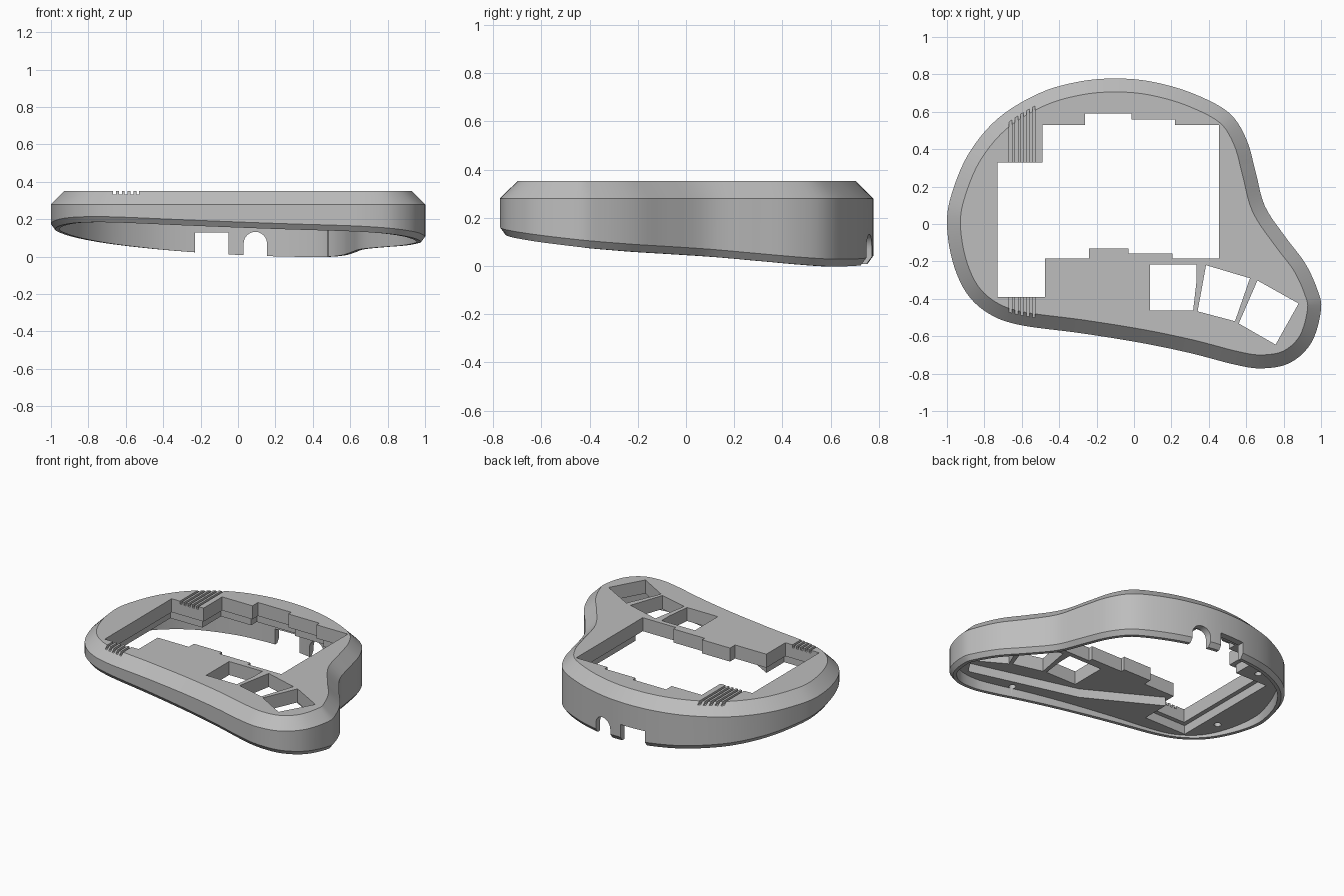
import bpy, bmesh, math
from mathutils import Vector

if "Cube" in bpy.data.objects:
    bpy.data.objects.remove(bpy.data.objects["Cube"])

grey = bpy.data.materials.new("plain_grey")
grey.use_nodes = True
grey.diffuse_color = (0.51, 0.51, 0.51, 1)
grey.node_tree.nodes["Principled BSDF"].inputs["Base Color"].default_value = grey.diffuse_color

TOP, SHOULDER, CEILING, LEDGE = 0.352, 0.28, 0.2, 0.26


def base_z(p):
    """Height of the tilted bottom rim."""
    return 0.09 - 0.057 * p.x - 0.104 * p.y


def spline(points, steps=5):
    """Closed smooth curve through the points."""
    pts, out = [Vector(p) for p in points], []
    n = len(pts)
    for i in range(n):
        a, b, c, d = (pts[(i + k - 1) % n] for k in range(4))
        for s in range(steps):
            t = s / steps
            out.append(0.5 * (2 * b + (c - a) * t + (2 * a - 5 * b + 4 * c - d) * t**2
                              + (3 * b - a - 3 * c + d) * t**3))
    return out


def inset(pts, dist):
    """Mitred offset of a counterclockwise loop; positive goes inward."""
    out = []
    for i, p in enumerate(pts):
        e1 = (p - pts[i - 1]).normalized()
        e2 = (pts[(i + 1) % len(pts)] - p).normalized()
        n1, n2 = Vector((-e1.y, e1.x)), Vector((-e2.y, e2.x))
        out.append(p + (n1 + n2) * dist / (1 + n1.dot(n2)))
    return out


def loft(name, rings):
    """Closed solid through stacked rings of 3D points."""
    bm = bmesh.new()
    loops = [[bm.verts.new(p) for p in ring] for ring in rings]
    n = len(loops[0])
    for lo, hi in zip(loops, loops[1:]):
        for i in range(n):
            bm.faces.new((lo[i], lo[(i + 1) % n], hi[(i + 1) % n], hi[i]))
    bm.faces.new(loops[0][::-1])
    bm.faces.new(loops[-1])
    bmesh.ops.recalc_face_normals(bm, faces=bm.faces)
    mesh = bpy.data.meshes.new(name)
    bm.to_mesh(mesh)
    bm.free()
    obj = bpy.data.objects.new(name, mesh)
    bpy.context.collection.objects.link(obj)
    mesh.materials.append(grey)
    return obj


def prism(name, pts, z0, z1):
    return loft(name, [[(p[0], p[1], z) for p in pts] for z in (z0, z1)])


def box(name, x0, x1, y0, y1, z0, z1):
    return prism(name, [(x0, y0), (x1, y0), (x1, y1), (x0, y1)], z0, z1)


def cut(target, tool):
    """Subtract the tool and discard it."""
    mod = target.modifiers.new("cut", "BOOLEAN")
    mod.operation, mod.solver, mod.object = "DIFFERENCE", "EXACT", tool
    bpy.context.view_layer.objects.active = target
    bpy.ops.object.modifier_apply(modifier=mod.name)
    bpy.data.objects.remove(tool)


# Thick-topped shell: tilted open bottom, bevelled top
outline = spline([
    (1, -.457), (.98, -.35), (.915, -.21), (.81, -.07), (.7, .095), (.65, .28),
    (.6, .455), (.505, .597), (.31, .70), (.1, .76), (-.09, .778), (-.29, .762),
    (-.505, .70), (-.727, .565), (-.885, .375), (-.975, .16), (-1, 0), (-.97, -.2),
    (-.895, -.37), (-.775, -.48), (-.61, -.54), (-.29, -.583), (.03, -.634),
    (.3, -.69), (.54, -.752), (.685, -.772), (.835, -.742), (.95, -.632)])


def ring(dist, z=None, lift=0):
    return [(q.x, q.y, base_z(p) + lift if z is None else z)
            for p, q in zip(outline, inset(outline, dist))]


shell = loft("case_shell", [
    ring(.045, CEILING), ring(.045), ring(.022), ring(0, lift=.03),
    ring(0, SHOULDER), ring(.072, TOP)])

# Main opening, wider below the ledge
opening = [Vector(p) for p in [
    (-.73, -.39), (-.475, -.39), (-.475, -.185), (-.24, -.185), (-.24, -.13),
    (-.03, -.13), (-.03, -.158), (.205, -.158), (.205, -.185), (.455, -.185),
    (.455, .53), (.22, .53), (.22, .56), (-.013, .56), (-.013, .59),
    (-.263, .59), (-.263, .53), (-.49, .53), (-.49, .33), (-.73, .33)]]
cut(shell, prism("main_cut", opening, -.1, .5))
cut(shell, prism("ledge_cut", inset(opening, -.03), -.1, LEDGE))

# Recess under the key area
cut(shell, prism("key_recess", [
    (-.46, -.22), (.03, -.49), (.76, -.685), (.925, -.42), (.67, -.25),
    (.47, -.14), (-.46, -.14)], -.1, LEDGE))

# Three key holes
for key in [
        [(.085, -.463), (.316, -.463), (.335, -.3), (.335, -.217), (.085, -.217)],
        [(.34, -.467), (.54, -.52), (.62, -.29), (.385, -.22)],
        [(.56, -.532), (.757, -.645), (.88, -.425), (.66, -.302)]]:
    cut(shell, prism("key_cut", key, -.1, .5))

# Blind screw holes in the underside
for x, y in [(.43, -.655), (-.84, -.2), (-.63, .44)]:
    cut(shell, prism("screw_hole", [
        (x + .022 * math.cos(a * math.pi / 8), y + .022 * math.sin(a * math.pi / 8))
        for a in range(16)], CEILING - .03, CEILING + .06))

# Vent slots across the top
for i in range(5):
    x = -.66 + .031 * i
    cut(shell, box("slot", x - .008, x + .008, -.9, .9, TOP - .02, .5))

# Connector notches in the back wall
cut(shell, box("square_notch", -.23, -.05, .64, .9, -.1, .128))
arch = [(.03, -.1), (.155, -.1)] + [
    (.0925 + .0625 * math.cos(a * math.pi / 12), .07 + .0625 * math.sin(a * math.pi / 12))
    for a in range(13)]
cut(shell, loft("arch_notch", [[(x, y, z) for x, z in arch] for y in (.64, .9)]))

bpy.ops.object.select_all(action="DESELECT")
shell.select_set(True)
bpy.context.view_layer.objects.active = shell
bpy.ops.object.shade_smooth_by_angle(angle=math.radians(25))
